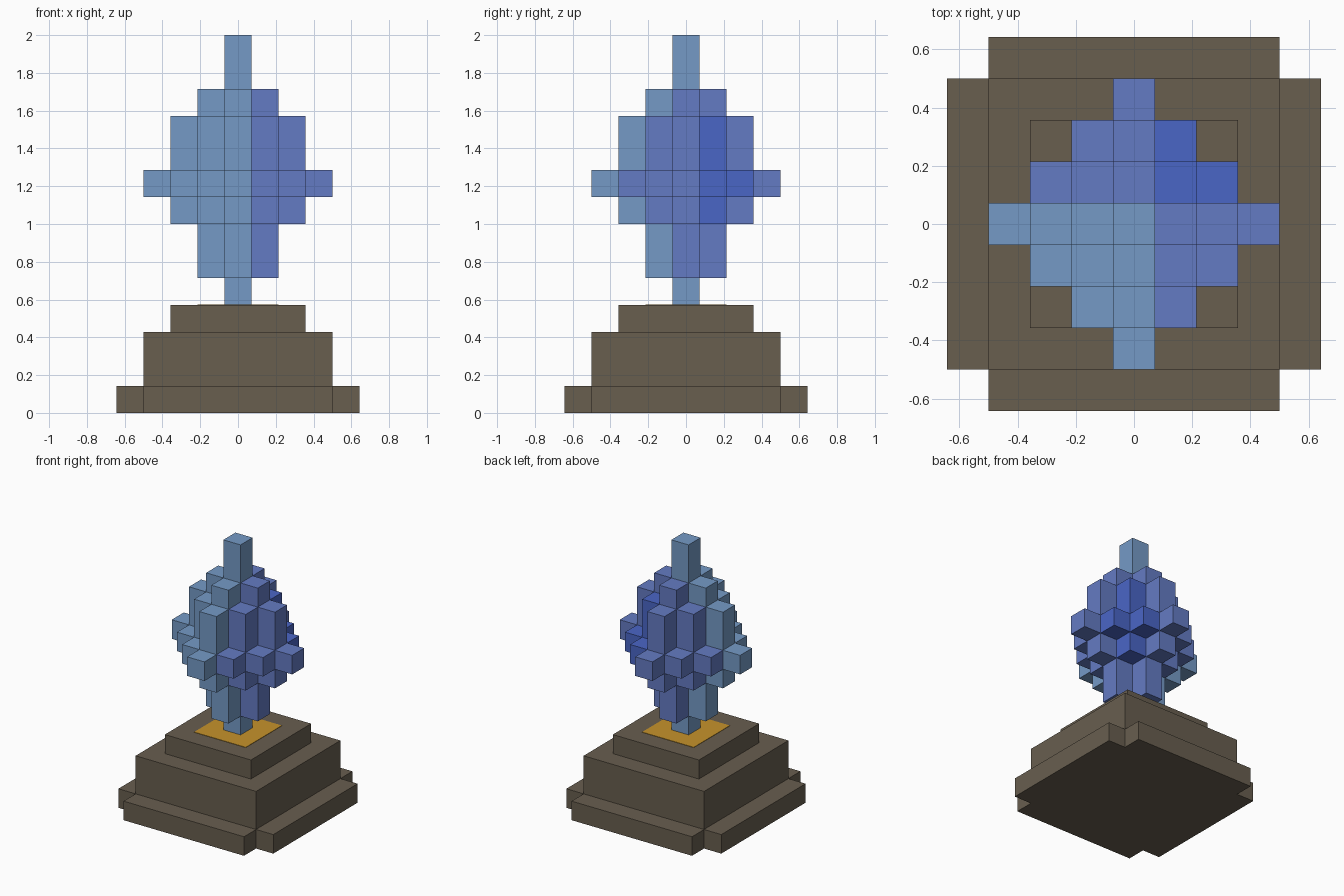
import bpy
import bmesh

U = 1 / 7  # one block of the grid

cube = bpy.data.objects.get("Cube")
if cube:
    bpy.data.objects.remove(cube, do_unlink=True)


def material(name, srgb):
    lin = [((c / 255 + 0.055) / 1.055) ** 2.4 for c in srgb]
    mat = bpy.data.materials.new(name)
    mat.use_nodes = True
    mat.diffuse_color = (*lin, 1)
    bsdf = mat.node_tree.nodes["Principled BSDF"]
    bsdf.inputs["Base Color"].default_value = (*lin, 1)
    bsdf.inputs["Roughness"].default_value = 0.8
    return mat


STONE = material("brown stone", (104, 94, 79))
GOLD = material("gold", (198, 147, 43))
BLUES = [material("pale blue", (117, 154, 198)),
         material("periwinkle blue", (100, 123, 195)),
         material("deep blue", (74, 102, 198))]


def add_object(name, bm, mats):
    bmesh.ops.recalc_face_normals(bm, faces=bm.faces)
    mesh = bpy.data.meshes.new(name)
    bm.to_mesh(mesh)
    bm.free()
    for mat in mats:
        mesh.materials.append(mat)
    obj = bpy.data.objects.new(name, mesh)
    bpy.context.collection.objects.link(obj)
    return obj


def slab(name, outline, z0, z1, mat):
    """Extrude a flat outline, given in blocks, from z0 to z1."""
    bm = bmesh.new()
    face = bm.faces.new([bm.verts.new((x * U, y * U, z0 * U)) for x, y in outline])
    top = bmesh.ops.extrude_face_region(bm, geom=[face])["geom"]
    bmesh.ops.translate(bm, vec=(0, 0, (z1 - z0) * U),
                        verts=[g for g in top if isinstance(g, bmesh.types.BMVert)])
    return add_object(name, bm, [mat])


def square(r):
    return [(-r, -r), (r, -r), (r, r), (-r, r)]


# Stepped pedestal: notched foot, block and cap, with a gold inlay on top
a, b = 4.5, 3.5
notched = [(-b, -a), (b, -a), (b, -b), (a, -b), (a, b), (b, b),
           (b, a), (-b, a), (-b, b), (-a, b), (-a, -b), (-b, -b)]
slab("pedestal_foot", notched, 0, 1, STONE)
slab("pedestal_block", square(3.5), 1, 3, STONE)
slab("pedestal_cap", square(2.5), 3, 4, STONE)
slab("gold_inlay", square(1.5), 4, 4.02, GOLD)

# Crystal: stacked diamond-shaped levels (bottom, top, radius in blocks)
LEVELS = [(4, 5, 0), (5, 7, 1), (7, 8, 2), (8, 9, 3),
          (9, 11, 2), (11, 12, 1), (12, 14, 0)]


def radius_at(i):
    return LEVELS[i][2] if 0 <= i < len(LEVELS) else -1


def build_crystal():
    bm = bmesh.new()

    def quad(points, shade):
        face = bm.faces.new([bm.verts.new([c * U for c in p]) for p in points])
        face.material_index = shade

    for i, (z0, z1, r) in enumerate(LEVELS):
        for x in range(-r, r + 1):
            for y in range(abs(x) - r, r - abs(x) + 1):
                # Deeper blue towards the left and the back
                shade = int(x > 0) + int(y > 0)
                # Outer walls only
                for dx, dy in ((1, 0), (0, 1), (-1, 0), (0, -1)):
                    if abs(x + dx) + abs(y + dy) > r:
                        cx, cy = x + dx / 2, y + dy / 2
                        tx, ty = -dy / 2, dx / 2
                        quad([(cx - tx, cy - ty, z0), (cx + tx, cy + ty, z0),
                              (cx + tx, cy + ty, z1), (cx - tx, cy - ty, z1)], shade)
                # Ledges where the next level is narrower
                for z, j, flip in ((z1, i + 1, 1), (z0, i - 1, -1)):
                    if abs(x) + abs(y) > radius_at(j):
                        ring = [(x + sx, y + sy, z) for sx, sy in square(0.5)]
                        quad(ring[::flip], shade)

    # Faces already point outwards, so the mesh is left unwelded at shared edges
    mesh = bpy.data.meshes.new("crystal")
    bm.to_mesh(mesh)
    bm.free()
    for mat in BLUES:
        mesh.materials.append(mat)
    obj = bpy.data.objects.new("crystal", mesh)
    bpy.context.collection.objects.link(obj)


build_crystal()
